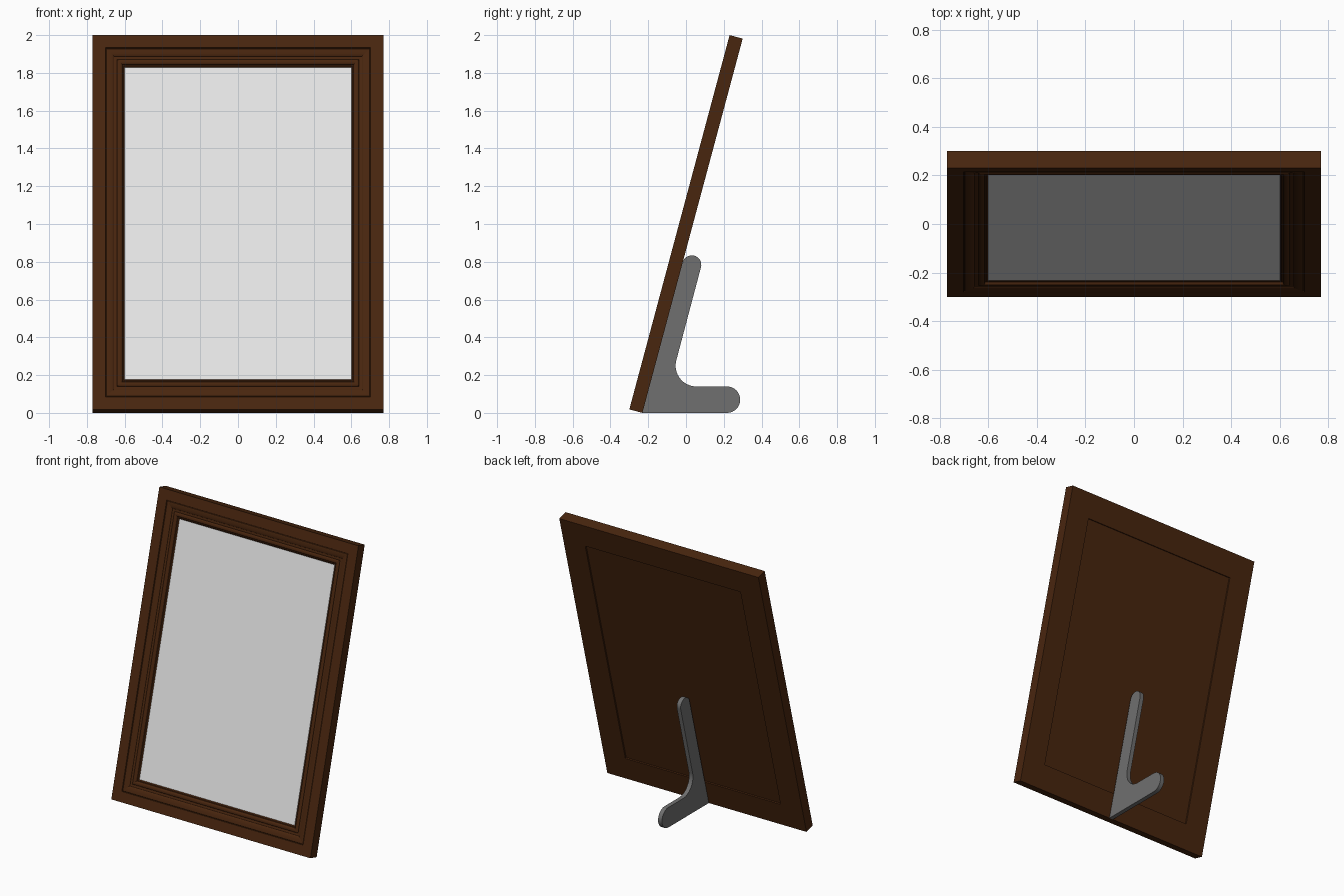
import bpy, bmesh, math
from mathutils import Matrix, Vector

if "Cube" in bpy.data.objects:
    bpy.data.objects.remove(bpy.data.objects["Cube"])

TILT = math.radians(15)
S, C = math.sin(TILT), math.cos(TILT)
W, L, T = 1.54, 2.0514, 0.0715          # frame width, height, thickness
Y0 = -0.3 + T * C                       # back bottom edge of the frame (z = 0)


def place(x, v, d):
    """Frame coordinates (across, up the frame, depth from front) to world."""
    w = d - T
    return Vector((x, Y0 + v * S + w * C, v * C - w * S))


def material(name, rgb):
    m = bpy.data.materials.new(name)
    m.diffuse_color = (*rgb, 1)
    m.use_nodes = True
    m.node_tree.nodes["Principled BSDF"].inputs["Base Color"].default_value = m.diffuse_color
    return m


def finish(name, bm, mat):
    bmesh.ops.recalc_face_normals(bm, faces=bm.faces)
    me = bpy.data.meshes.new(name)
    bm.to_mesh(me)
    bm.free()
    me.materials.append(mat)
    ob = bpy.data.objects.new(name, me)
    bpy.context.collection.objects.link(ob)
    return ob


wood = material("dark_wood", (0.066, 0.019, 0.0045))
paper = material("pale_grey", (0.8, 0.8, 0.8))
metal = material("mid_grey", (0.16, 0.16, 0.16))


def ring(bm, inset, d):
    a = W / 2 - inset
    return [bm.verts.new(place(x, v, d)) for x, v in
            ((-a, inset), (a, inset), (a, L - inset), (-a, L - inset))]


# Moulded frame: closed profile (inset, depth) mitred round the rectangle
profile = [(0, T), (0, 0), (0.069, 0), (0.071, 0.006), (0.074, 0.003)]
profile += [(0.074 + 0.04 * math.sin(t), 0.003 + 0.011 * (1 - math.cos(t)))
            for t in [i * math.pi / 12 for i in range(1, 7)]]          # cove
profile += [(0.127, 0.015)]
profile += [(0.143 - 0.013 * math.cos(t), 0.016 - 0.007 * math.sin(t))
            for t in [i * math.pi / 8 for i in range(9)]]              # bead
profile += [(0.158, 0.021), (0.163, 0.021), (0.17, 0.027), (0.17, T)]
bm = bmesh.new()
rings = [ring(bm, *p) for p in profile]
for i, a in enumerate(rings):
    b = rings[(i + 1) % len(rings)]
    for k in range(4):
        n = (k + 1) % 4
        bm.faces.new((a[k], a[n], b[n], b[k]))
finish("frame", bm, wood)


# Picture sheet and recessed backing board
def slab(name, d0, d1, mat):
    bm = bmesh.new()
    a, b = ring(bm, 0.17, d0), ring(bm, 0.17, d1)
    bm.faces.new(a)
    bm.faces.new(b)
    for k in range(4):
        n = (k + 1) % 4
        bm.faces.new((a[k], a[n], b[n], b[k]))
    finish(name, bm, mat)


slab("picture_sheet", 0.025, 0.031, paper)
slab("backing_board", 0.031, T - 0.01, wood)


# Stand: L-shaped side outline with rounded tips and a filleted inner corner
def arc(cy, cz, r, a0, a1, n=16):
    return [(cy + r * math.cos(math.radians(a0 + (a1 - a0) * i / n)),
             cz + r * math.sin(math.radians(a0 + (a1 - a0) * i / n)))
            for i in range(n + 1)]


def off(v, w):
    p = place(0, v, T + w)
    return p.y, p.z


outline = [(Y0, 0)]
outline += arc(0.217, 0.07, 0.07, -90, 90)              # foot tip
outline += arc(0.055, 0.25, 0.11, 270, 165)             # inner fillet
outline += arc(*off(0.825, 0.05), 0.05, -15, 165)       # upright tip
bm = bmesh.new()
HALF = 0.015
left = [bm.verts.new((-HALF, y, z)) for y, z in outline]
right = [bm.verts.new((HALF, y, z)) for y, z in outline]
bm.faces.new(left)
bm.faces.new(right)
for i in range(len(outline)):
    j = (i + 1) % len(outline)
    bm.faces.new((left[i], left[j], right[j], right[i]))
stand = finish("stand", bm, metal)
bpy.context.view_layer.objects.active = stand
stand.select_set(True)
bpy.ops.object.shade_smooth_by_angle(angle=math.radians(30))
